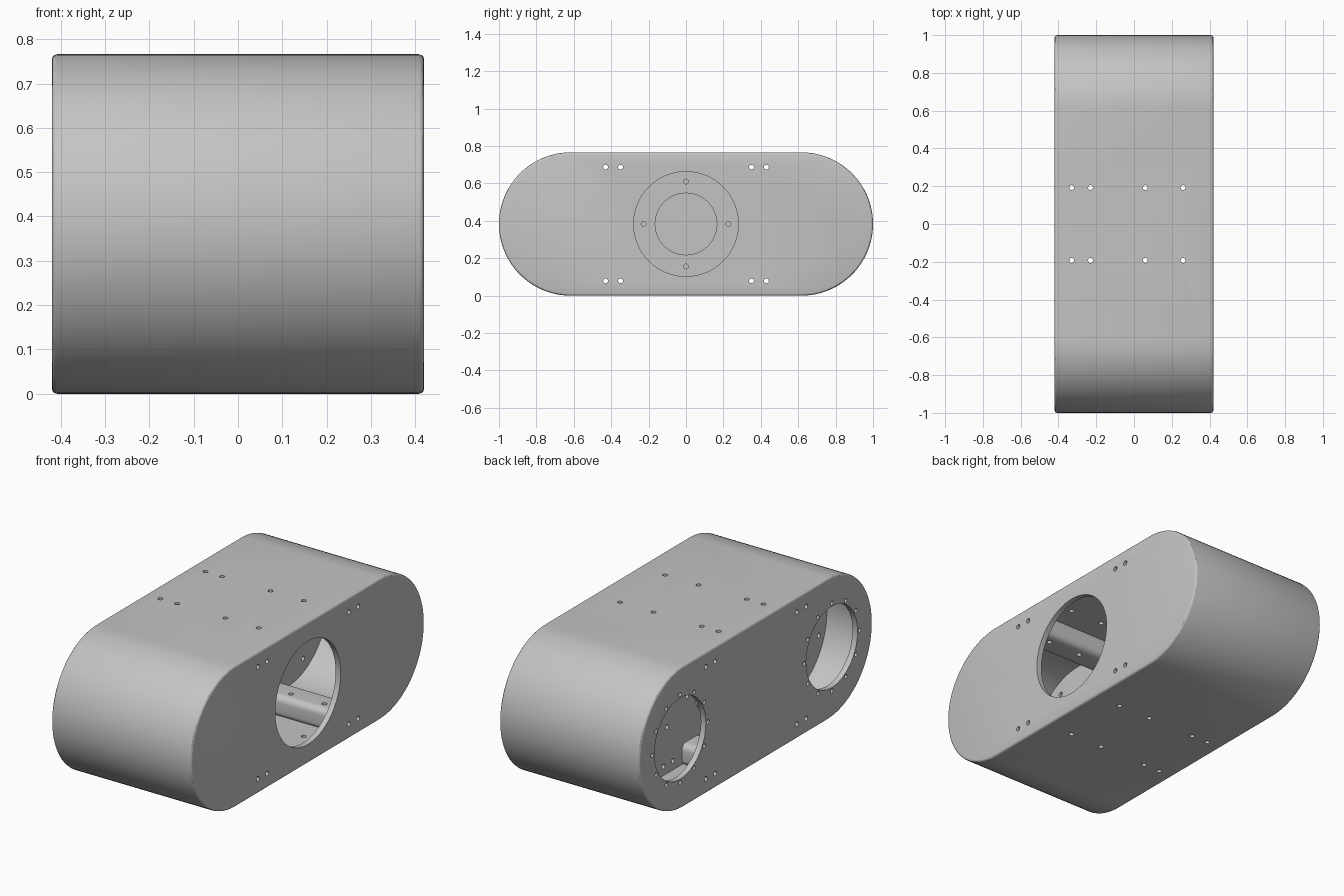
import bpy, bmesh, math
from mathutils import Matrix

cube = bpy.data.objects.get("Cube")
if cube:
    bpy.data.objects.remove(cube)

HALF_X, RADIUS, WALL = 0.42, 0.383, 0.03
MID_Z, END_Y = RADIUS, 1 - RADIUS
PLATE = (-0.166, -0.136)      # inner partition, from and to in x
DRILL = 0.013

grey = bpy.data.materials.new("light grey")
grey.use_nodes = True
grey.diffuse_color = (0.55, 0.55, 0.55, 1)
grey.node_tree.nodes["Principled BSDF"].inputs["Base Color"].default_value = (0.55, 0.55, 0.55, 1)


def finish(bm, name):
    bmesh.ops.recalc_face_normals(bm, faces=bm.faces)
    mesh = bpy.data.meshes.new(name)
    bm.to_mesh(mesh)
    bm.free()
    mesh.materials.append(grey)
    obj = bpy.data.objects.new(name, mesh)
    bpy.context.collection.objects.link(obj)
    return obj


def activate(obj):
    bpy.ops.object.select_all(action='DESELECT')
    obj.select_set(True)
    bpy.context.view_layer.objects.active = obj


def add_prism(bm, profile, x0, x1):
    """Extrude a closed (y, z) outline along x."""
    face = bm.faces.new([bm.verts.new((x0, y, z)) for y, z in profile])
    new = bmesh.ops.extrude_face_region(bm, geom=[face])["geom"]
    bmesh.ops.translate(bm, vec=(x1 - x0, 0, 0),
                        verts=[v for v in new if isinstance(v, bmesh.types.BMVert)])


def rounded_box(cy, cz, half_y, half_z, r, steps):
    """Outline of a rectangle with round corners."""
    pts = []
    for k, (sy, sz) in enumerate([(1, 1), (-1, 1), (-1, -1), (1, -1)]):
        for i in range(steps + 1):
            a = math.pi / 2 * (k + i / steps)
            pts.append((cy + sy * (half_y - r) + r * math.cos(a),
                        cz + sz * (half_z - r) + r * math.sin(a)))
    return pts


def stadium(r, steps=48):
    pts = []
    for side in (1, -1):
        for i in range(steps + 1):
            a = math.pi * (i / steps - 0.5)
            pts.append((side * (END_Y + r * math.cos(a)), MID_Z + side * r * math.sin(a)))
    return pts


def add_drill(bm, axis, centre, length, r, sides=16):
    rot = Matrix.Rotation(math.pi / 2, 4, 'Y') if axis == 'X' else Matrix()
    bmesh.ops.create_cone(bm, cap_ends=True, segments=sides, radius1=r, radius2=r,
                          depth=length, matrix=Matrix.Translation(centre) @ rot)


def ring(count, r, start=0.0):
    return [(r * math.cos(start + math.tau * i / count),
             r * math.sin(start + math.tau * i / count)) for i in range(count)]


def cut(obj, cutter):
    activate(obj)
    mod = obj.modifiers.new("cut", 'BOOLEAN')
    mod.operation, mod.solver, mod.object = 'DIFFERENCE', 'EXACT', cutter
    bpy.ops.object.modifier_apply(modifier=mod.name)


# Housing block with softened end edges
bm = bmesh.new()
add_prism(bm, stadium(RADIUS), -HALF_X, HALF_X)
housing = finish(bm, "housing")
activate(housing)
bevel = housing.modifiers.new("soft edge", 'BEVEL')
bevel.width, bevel.segments, bevel.limit_method = 0.012, 3, 'ANGLE'
bevel.angle_limit = math.radians(60)
bpy.ops.object.modifier_apply(modifier=bevel.name)

# Two chambers, leaving a partition between them
bm = bmesh.new()
add_prism(bm, stadium(RADIUS - WALL), -HALF_X + WALL, PLATE[0])
add_prism(bm, stadium(RADIUS - WALL), PLATE[1], HALF_X - WALL)
chambers = finish(bm, "chamber_cutter")
cut(housing, chambers)

# All openings and screw holes
bm = bmesh.new()
plate_x = sum(PLATE) / 2
add_drill(bm, 'X', (HALF_X, 0, MID_Z), 0.1, 0.28, 64)
add_drill(bm, 'X', (plate_x, 0, MID_Z), 0.06, 0.165, 48)
for dy, dz in ring(4, 0.227):
    add_drill(bm, 'X', (plate_x, dy, MID_Z + dz), 0.06, DRILL)
for side in (1, -1):
    # Round ports with their bolt circles
    add_drill(bm, 'X', (-HALF_X, side * 0.65, MID_Z), 0.1, 0.22, 64)
    for dy, dz in ring(12, 0.238):
        add_drill(bm, 'X', (-HALF_X, side * 0.65 + dy, MID_Z + dz), 0.1, 0.011)
    for dy, dz in ring(4, 0.27, math.radians(22)):
        add_drill(bm, 'X', (plate_x, side * 0.65 + dy, MID_Z + dz), 0.06, DRILL)
    # Holes through top and bottom
    for x in (-0.33, -0.23, 0.06, 0.26):
        add_drill(bm, 'Z', (x, side * 0.193, MID_Z), 1, DRILL)
    # Paired holes along the length, and holes in the rails
    for dz in (-0.304, 0.304):
        for y in (0.35, 0.43):
            add_drill(bm, 'X', (0, side * y, MID_Z + dz), 1, DRILL)
        for x in (0.06, 0.26):
            add_drill(bm, 'Z', (x, side * 0.37, MID_Z + dz * 0.76), 0.08, DRILL)
drills = finish(bm, "hole_cutter")
cut(housing, drills)
parts = [housing]

# Round-edged rails along floor and ceiling of each chamber
for chamber, y, x0, x1 in (("narrow", 0.193, -HALF_X + WALL, PLATE[0]),
                           ("wide", 0.39, PLATE[1], HALF_X - WALL)):
    for side, side_name in ((1, "back"), (-1, "front")):
        for dz, level in ((-0.304, "lower"), (0.304, "upper")):
            bm = bmesh.new()
            add_prism(bm, rounded_box(side * y, MID_Z + dz, 0.08, 0.06, 0.035, 6),
                      x0 - 0.002, x1 + 0.002)
            rail = finish(bm, f"{chamber}_{level}_{side_name}_rail")
            cut(rail, drills)
            parts.append(rail)

for helper in (chambers, drills):
    bpy.data.objects.remove(helper)

for obj in parts:
    activate(obj)
    bpy.ops.object.shade_smooth_by_angle(angle=math.radians(30))
